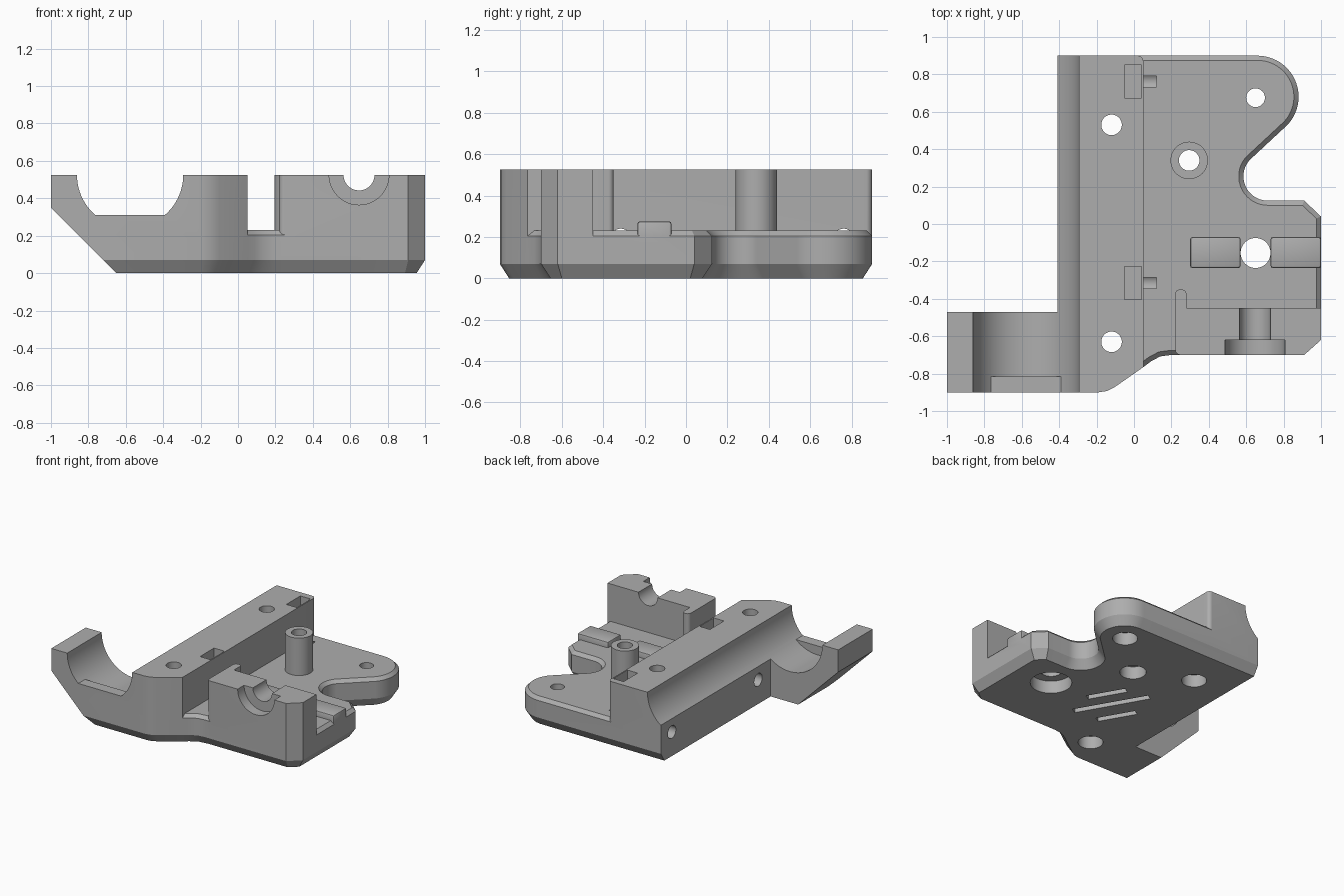
import bpy, bmesh
from math import cos, sin, radians
from mathutils import Vector

cube = bpy.data.objects.get("Cube")
if cube:
    bpy.data.objects.remove(cube, do_unlink=True)

grey = bpy.data.materials.new("plain grey")
grey.use_nodes = True
grey.diffuse_color = (0.42, 0.42, 0.42, 1)
grey.node_tree.nodes["Principled BSDF"].inputs["Base Color"].default_value = (0.42, 0.42, 0.42, 1)


def loft(name, loops):
    """Closed solid through matching loops of 3D points."""
    bm = bmesh.new()
    rings = [[bm.verts.new(p) for p in loop] for loop in loops]
    n = len(rings[0])
    bm.faces.new(rings[0])
    bm.faces.new(rings[-1][::-1])
    for a, b in zip(rings, rings[1:]):
        for i in range(n):
            j = (i + 1) % n
            bm.faces.new((a[i], a[j], b[j], b[i]))
    bmesh.ops.recalc_face_normals(bm, faces=bm.faces)
    mesh = bpy.data.meshes.new(name)
    bm.to_mesh(mesh)
    bm.free()
    mesh.materials.append(grey)
    obj = bpy.data.objects.new(name, mesh)
    bpy.context.collection.objects.link(obj)
    return obj


def place(axis, u, v, w):
    return {"z": (u, v, w), "y": (u, w, v), "x": (w, u, v)}[axis]


def prism(name, pts, lo, hi, axis="z"):
    return loft(name, [[place(axis, u, v, w) for u, v in pts] for w in (lo, hi)])


def arc(cx, cy, r, a, b, n):
    angles = [radians(a + (b - a) * i / n) for i in range(n + 1)]
    return [(cx + r * cos(t), cy + r * sin(t)) for t in angles]


def cylinder(name, cx, cy, r, lo, hi, axis="z"):
    return prism(name, arc(cx, cy, r, 0, 360, 48)[:-1], lo, hi, axis)


def box(name, x0, x1, y0, y1, z0, z1):
    return prism(name, [(x0, y0), (x1, y0), (x1, y1), (x0, y1)], z0, z1)


def inset(pts, d):
    """Mitred inward offset of a clockwise outline; the clamp side stays put."""
    out = []
    for i, p in enumerate(pts):
        p, q, r = Vector(p), Vector(pts[i - 1]), Vector(pts[(i + 1) % len(pts)])
        e, f = (p - q).normalized(), (r - p).normalized()
        n1, n2 = Vector((e.y, -e.x)), Vector((f.y, -f.x))
        m = p + (n1 + n2) * d / (1 + n1.dot(n2))
        if p.x < -0.3 and p.y > -0.6:
            m = Vector((p.x, m.y if p.y > 0.5 else p.y))
        out.append(m)
    return out


def combine(body, other, operation):
    mod = body.modifiers.new(operation, "BOOLEAN")
    mod.operation = operation
    mod.solver = "EXACT"
    mod.object = other
    bpy.context.view_layer.objects.active = body
    bpy.ops.object.modifier_apply(modifier=mod.name)
    bpy.data.objects.remove(other, do_unlink=True)


def bevel(obj, width):
    mod = obj.modifiers.new("bevel", "BEVEL")
    mod.width = width
    mod.segments = 2
    bpy.context.view_layer.objects.active = obj
    bpy.ops.object.modifier_apply(modifier=mod.name)
    return obj


# Base plate with chamfered upper and lower rims
TOP, FLOOR = 0.525, 0.23
clamp = [(-1, -0.9), (-1, -0.47), (-0.41, -0.47), (-0.41, 0.9)]
front_bend = [(0.05, -0.765), (-0.1, -0.87), (-0.145, -0.893), (-0.19, -0.9)]
outline = (clamp + arc(0.66, 0.68, 0.22, 90, -42, 24) + arc(0.715, 0.255, 0.13, 138, 270, 20)
           + [(0.91, 0.125), (1, 0.04), (1, -0.62), (0.91, -0.7), (0.2, -0.7),
              (0.14, -0.708), (0.09, -0.735)] + front_bend)
levels = [(0.045, 0), (0, 0.07), (0, FLOOR - 0.025), (0.025, FLOOR)]
body = loft("bracket_body", [[(x, y, z) for x, y in inset(outline, d)] for d, z in levels])

# Tall clamp wall, front screw block, post and raised pads
wall = clamp + arc(0.02, 0.87, 0.03, 90, 0, 6) + front_bend
block = ([(1, -0.45), (1, -0.62), (0.91, -0.7)] + arc(0.25, -0.67, 0.03, 270, 180, 6)
         + arc(0.245, -0.375, 0.025, 180, 90, 6) + arc(0.255, -0.375, 0.025, 90, 0, 6)
         + [(0.28, -0.45)])
additions = [
    prism("clamp_wall", wall, 0.07, TOP),
    prism("screw_block", block, 0.1, TOP),
    cylinder("post", 0.295, 0.34, 0.1, 0.15, TOP),
    bevel(box("inner_pad", 0.3, 0.57, -0.235, -0.07, 0.15, 0.275), 0.012),
    bevel(box("outer_pad", 0.73, 1, -0.235, -0.07, 0.15, 0.275), 0.012),
]
for part in additions:
    combine(body, part, "UNION")

# Long round channel, with a flat lip left at the front, and the sloped underside
trough = arc(-0.577, TOP, 0.284, 180, 360, 48)
rim = [(-0.293, 0.7), (-0.861, 0.7)]
lip = [(x, max(z, 0.305)) for x, z in trough if z > 0.305]
cuts = [
    prism("channel_cut", trough + rim, -0.815, 1, "y"),
    prism("lip_cut", [(-0.861, TOP)] + lip[1:-1] + [(-0.293, TOP)] + rim, -1, -0.81, "y"),
    prism("slope_cut", [(-1.1, 0.45), (-0.6, -0.05), (-1.1, -0.05)], -1, -0.3, "y"),
]

# Vertical holes with wider pockets underneath: x, y, radius, pocket radius
holes = [(0.65, 0.675, 0.05, 0.09), (0.295, 0.34, 0.055, 0.095), (0.65, -0.155, 0.08, 0.15),
         (-0.12, 0.53, 0.055, 0.09), (-0.12, -0.63, 0.055, 0.09)]
for x, y, r, pocket in holes:
    cuts.append(cylinder("hole_cut", x, y, r, -0.1, 0.7))
    cuts.append(cylinder("pocket_cut", x, y, pocket, -0.1, 0.1))

# Cross screws and their nut slots
for y in (0.762, -0.315):
    cuts.append(cylinder("cross_screw_cut", y, 0.19, 0.05, -0.6, 0.12, "x"))
    cuts.append(box("nut_slot_cut", -0.05, 0.04, y - 0.0875, y + 0.0875, 0.1, 0.7))

# Groove for the screw and its head across the front block
cuts.append(cylinder("screw_groove_cut", 0.647, TOP, 0.083, -0.8, -0.3, "y"))
cuts.append(cylinder("screw_head_cut", 0.647, TOP, 0.16, -0.8, -0.62, "y"))

# Three slanted shallow slots underneath
along, across = Vector((-0.5, 0.866)), Vector((0.866, 0.5))
for x, y, length in ((0.24, -0.02, 0.3), (0.12, -0.11, 0.58), (-0.02, -0.22, 0.3)):
    a, c = along * length / 2, across * 0.025
    mid = Vector((x, y))
    cuts.append(prism("slot_cut", [mid + a + c, mid + a - c, mid - a - c, mid - a + c], -0.05, 0.035))

for cutter in cuts:
    combine(body, cutter, "DIFFERENCE")

# Smooth the curved faces, keep edges sharp
bpy.ops.object.select_all(action="DESELECT")
body.select_set(True)
bpy.context.view_layer.objects.active = body
bpy.ops.object.shade_smooth_by_angle(angle=radians(25))
